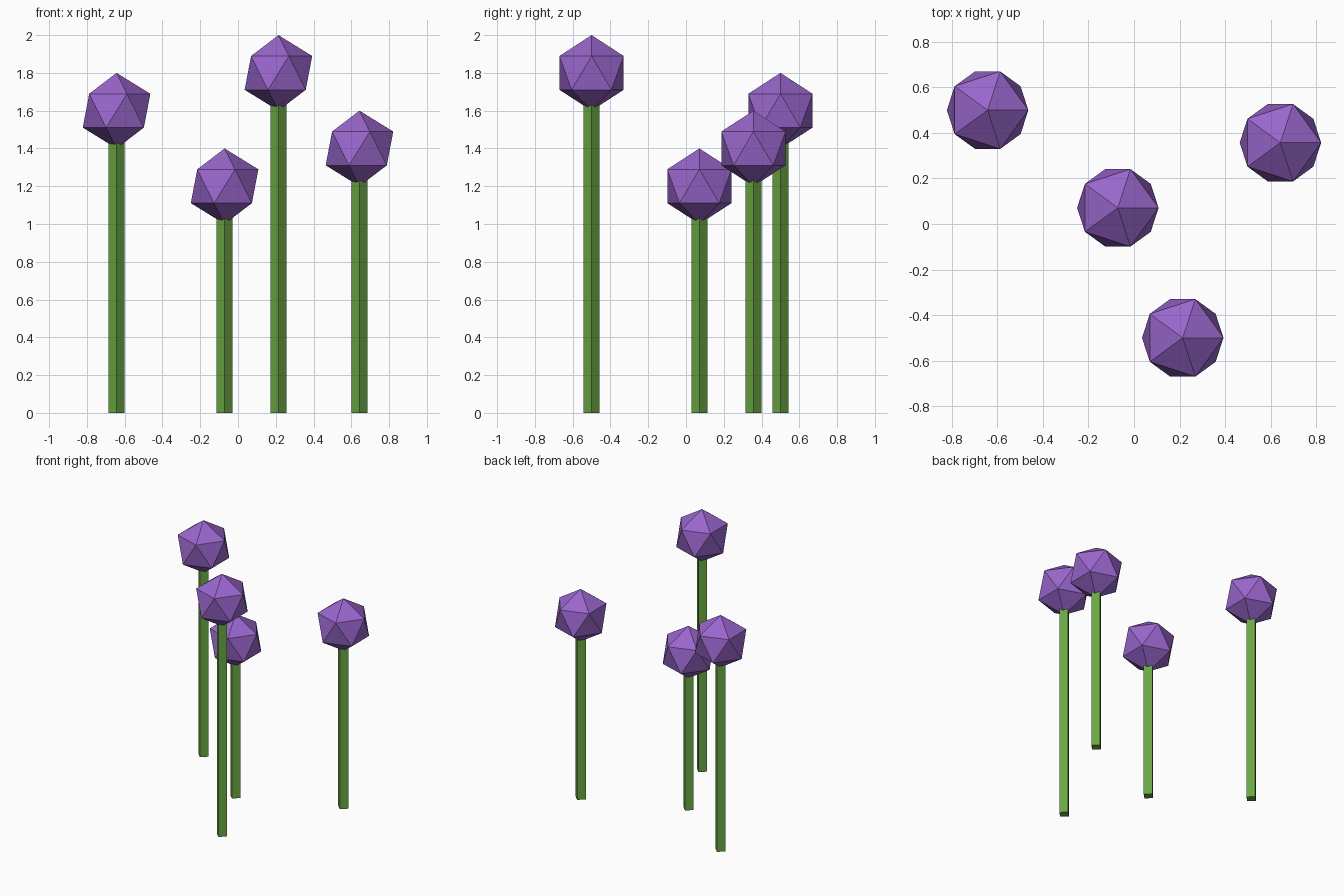
import bpy

cube = bpy.data.objects.get("Cube")
if cube:
    bpy.data.objects.remove(cube, do_unlink=True)


def make_material(name, color):
    mat = bpy.data.materials.new(name)
    mat.use_nodes = True
    mat.diffuse_color = color
    mat.node_tree.nodes["Principled BSDF"].inputs["Base Color"].default_value = color
    return mat


stem_green = make_material("stem green", (0.147, 0.393, 0.059, 1))
bloom_purple = make_material("bloom purple", (0.319, 0.133, 0.604, 1))

STEM_RADIUS = 0.043
BLOOM_RADIUS = 0.2


def finish(name, mat):
    obj = bpy.context.object
    obj.name = obj.data.name = name
    obj.data.materials.append(mat)


def add_flower(label, x, y, height):
    # Square stem, corners on the axes, running up into the bloom
    bpy.ops.mesh.primitive_cylinder_add(
        vertices=4, radius=STEM_RADIUS, depth=height, location=(x, y, height / 2))
    finish(label + "_stem", stem_green)
    # Faceted twenty-sided bloom
    bpy.ops.mesh.primitive_ico_sphere_add(
        subdivisions=1, radius=BLOOM_RADIUS, location=(x, y, height))
    finish(label + "_bloom", bloom_purple)


# Four flowers of different heights
add_flower("back_right", -0.643, 0.5, 1.6)
add_flower("middle", -0.071, 0.071, 1.2)
add_flower("front", 0.214, -0.5, 1.8)
add_flower("back_left", 0.643, 0.357, 1.4)
